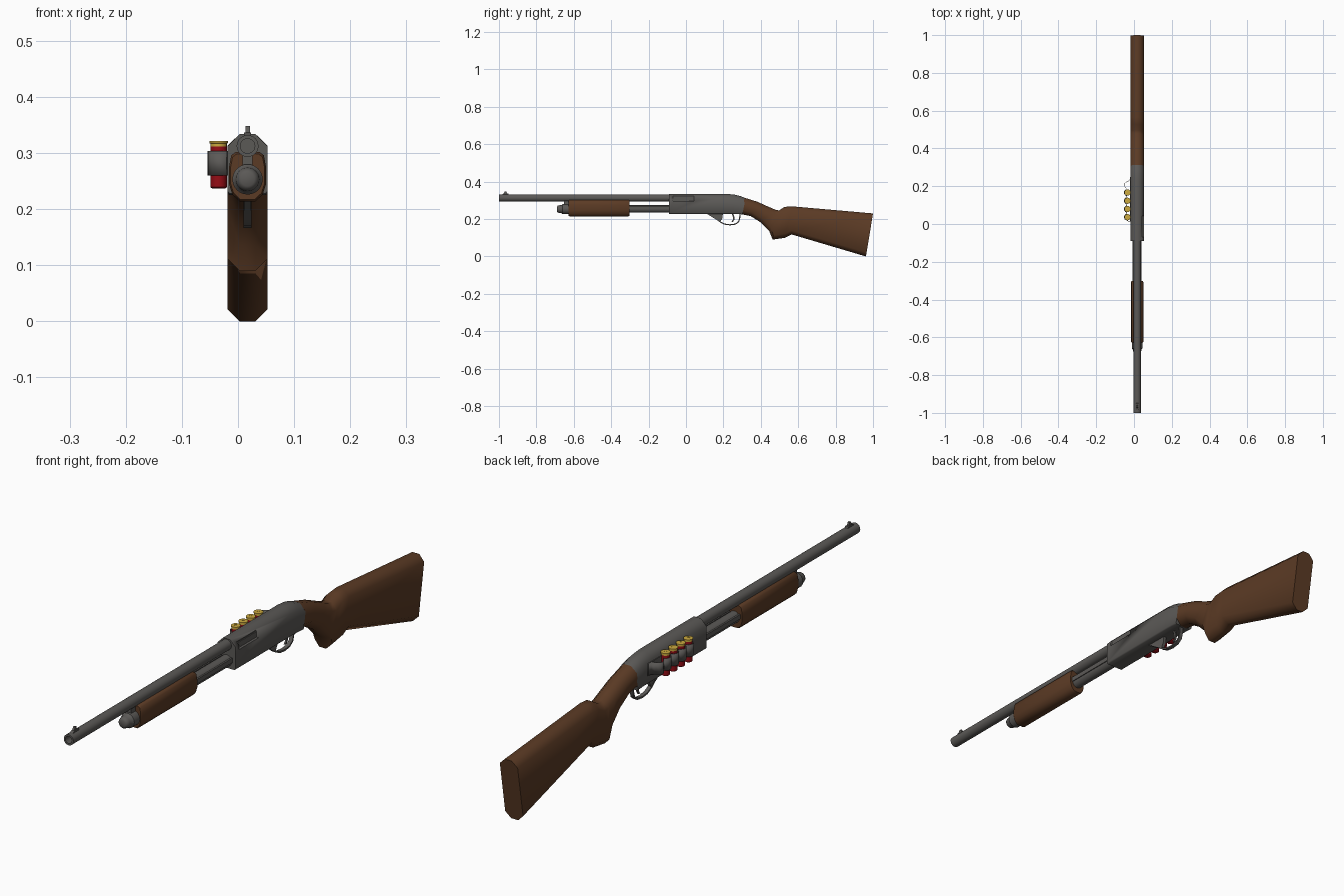
import bpy, bmesh, math
from mathutils import Vector, Matrix

if "Cube" in bpy.data.objects:
    bpy.data.objects.remove(bpy.data.objects["Cube"])

CX = 0.017  # centre line of the gun (the shell carrier hangs off the left side)


def mat(name, rgb):
    m = bpy.data.materials.new(name)
    m.diffuse_color = (*rgb, 1)
    m.use_nodes = True
    m.node_tree.nodes["Principled BSDF"].inputs["Base Color"].default_value = m.diffuse_color
    return m


STEEL = mat("gunmetal grey", (0.105, 0.10, 0.094))
WOOD = mat("walnut brown", (0.105, 0.043, 0.018))
RED = mat("shell red", (0.30, 0.004, 0.008))
BRASS = mat("brass", (0.60, 0.40, 0.05))


def finish(name, bm, material, angle=40):
    bmesh.ops.recalc_face_normals(bm, faces=bm.faces)
    me = bpy.data.meshes.new(name)
    bm.to_mesh(me)
    bm.free()
    me.materials.append(material)
    me.shade_smooth()
    me.set_sharp_from_angle(angle=math.radians(angle))
    ob = bpy.data.objects.new(name, me)
    bpy.context.collection.objects.link(ob)
    return ob


def loft(name, rings, material, angle=40, closed=False):
    bm = bmesh.new()
    vs = [[bm.verts.new(p) for p in r] for r in rings]
    n = len(rings[0])
    pairs = list(zip(vs, vs[1:])) + ([(vs[-1], vs[0])] if closed else [])
    for a, b in pairs:
        for i in range(n):
            j = (i + 1) % n
            bm.faces.new((a[i], a[j], b[j], b[i]))
    if not closed:
        bm.faces.new(vs[0])
        bm.faces.new(vs[-1])
    return finish(name, bm, material, angle)


def box(name, lo, hi, material):
    bm = bmesh.new()
    lo, hi = Vector(lo), Vector(hi)
    bmesh.ops.create_cube(bm, size=1)
    for v in bm.verts:
        v.co = Vector((v.co[i] * (hi[i] - lo[i]) + (lo[i] + hi[i]) / 2 for i in range(3)))
    return finish(name, bm, material)


def turned(name, profile, origin, material, axis="Y", n=24, closed=False):
    """Lathe a list of (radius, distance along axis)."""
    rings = []
    for r, d in profile:
        ring = []
        for k in range(n):
            c, s = r * math.cos(k * math.tau / n), r * math.sin(k * math.tau / n)
            ring.append(Vector(origin) + Vector((c, d, s) if axis == "Y" else (c, s, d)))
        rings.append(ring)
    return loft(name, rings, material, closed=closed)


def section(top, bot, w=0.036, ct=0.022, cb=0.022):
    """Bevelled rectangle standing on the slanted line bot-top; points are (y, z)."""
    t, b = Vector(top), Vector(bot)
    h = (t - b).length
    u = (t - b) / h
    pts = [(w - cb, 0), (w, cb), (w, h - ct), (w - ct, h)]
    pts += [(-x, d) for x, d in reversed(pts)]
    return [(CX + x, b.x + u.x * d, b.y + u.y * d) for x, d in pts]


# Barrel with open muzzle
turned("barrel", [(0.013, -1), (0.0195, -1), (0.0195, -0.05), (0.013, -0.05)],
       (CX, 0, 0.3125), STEEL, closed=True)
turned("bore_plug", [(0.0135, -0.92), (0.0135, -0.91)], (CX, 0, 0.3125), STEEL)

# Front sight: ramp and post
loft("sight_ramp", [[(CX + x, -0.99, 0.327), (CX + x, -0.945, 0.327), (CX + x, -0.95, 0.337),
                     (CX + x, -0.975, 0.337)] for x in (-0.006, 0.006)], STEEL)
loft("sight_post", [[(CX + x, -0.975, 0.335), (CX + x, -0.957, 0.335), (CX + x, -0.96, 0.348),
                     (CX + x, -0.968, 0.348)] for x in (-0.004, 0.004)], STEEL)

# Magazine tube, cap and barrel clamp
turned("magazine_tube", [(0.021, -0.64), (0.021, -0.05)], (CX, 0, 0.255), STEEL)
turned("magazine_cap", [(0.012, -0.69), (0.018, -0.686), (0.021, -0.676), (0.022, -0.665),
                        (0.027, -0.66), (0.027, -0.625)], (CX, 0, 0.253), STEEL)
box("barrel_clamp", (CX - 0.009, -0.652, 0.26), (CX + 0.009, -0.628, 0.305), STEEL)

# Action bars
for side, s in (("left", -1), ("right", 1)):
    x = CX + s * 0.021
    box(side + "_action_bar", (x - 0.003, -0.32, 0.253), (x + 0.003, -0.08, 0.270), STEEL)

# Pump fore-end, rounded at the bottom
half = [(0.021, 0.302), (0.029, 0.296), (0.033, 0.275), (0.033, 0.245), (0.027, 0.226), (0.014, 0.214)]
outline = half + [(-x, z) for x, z in reversed(half)]


def pump_ring(y, f):
    return [(CX + x * f, y, 0.257 + (z - 0.257) * f) for x, z in outline]


loft("pump_fore_end", [pump_ring(-0.628, 0.92), pump_ring(-0.622, 1), pump_ring(-0.31, 1),
                       pump_ring(-0.303, 0.94)], WOOD, 50)

# Receiver with ejection port recess
stations = [((-0.09, 0.334), (-0.09, 0.228)), ((0.225, 0.334), (0.20, 0.228)),
            ((0.262, 0.330), (0.245, 0.228)), ((0.29, 0.323), (0.275, 0.227)),
            ((0.318, 0.312), (0.302, 0.225))]
receiver = loft("receiver", [section(t, b, cb=0.004) for t, b in stations], STEEL, 50)
cutter = box("port_cutter", (CX + 0.026, -0.07, 0.296), (CX + 0.06, 0.043, 0.325), STEEL)
cutter.hide_render = True
cutter.hide_viewport = True
cut = receiver.modifiers.new("port", "BOOLEAN")
cut.operation = "DIFFERENCE"
cut.solver = "EXACT"
cut.object = cutter
box("bolt", (CX + 0.02, -0.069, 0.298), (CX + 0.029, 0.042, 0.318), STEEL)

# Stock with pistol grip
stations = [((0.313, 0.314), (0.30, 0.225)), ((0.38, 0.293), (0.345, 0.216)),
            ((0.447, 0.263), (0.395, 0.185)), ((0.478, 0.250), (0.445, 0.136)),
            ((0.497, 0.246), (0.463, 0.090)), ((0.527, 0.265), (0.530, 0.100)),
            ((0.565, 0.268), (0.564, 0.118)), ((1.0, 0.230), (0.962, 0.0))]
loft("stock", [section(t, b) for t, b in stations], WOOD, 50)

# Trigger guard: a flat strip along a curved path
path = [(0.11, 0.228), (0.15, 0.208), (0.182, 0.182), (0.205, 0.170), (0.235, 0.166),
        (0.265, 0.170), (0.284, 0.184), (0.290, 0.205), (0.292, 0.230)]
rings = []
for i, p in enumerate(path):
    d = (Vector(path[min(i + 1, len(path) - 1)]) - Vector(path[max(i - 1, 0)])).normalized()
    y, z = p[0] - d.y * 0.006, p[1] + d.x * 0.006
    rings.append([(CX - 0.007, *p), (CX + 0.007, *p), (CX + 0.007, y, z), (CX - 0.007, y, z)])
loft("trigger_guard", rings, STEEL)
loft("guard_web", [[(CX + x, 0.11, 0.229), (CX + x, 0.182, 0.184), (CX + x, 0.195, 0.205),
                    (CX + x, 0.197, 0.229)] for x in (-0.006, 0.006)], STEEL)

# Trigger
rings = [[(CX + x, y + dy, z) for x, dy in ((-0.003, 0), (0.003, 0), (0.003, 0.008), (-0.003, 0.008))]
         for y, z in ((0.245, 0.23), (0.252, 0.208), (0.25, 0.195), (0.243, 0.185))]
loft("trigger", rings, STEEL)

# Spare shells: red hull, brass head on top
SX = -0.0345
shells = [0.036 + 0.0435 * i for i in range(4)]
for i, y in enumerate(shells, 1):
    turned(f"shell_hull_{i}", [(0.012, 0.237), (0.0145, 0.239), (0.0145, 0.315)], (SX, y, 0), RED, "Z", 16)
    turned(f"shell_head_{i}", [(0.0148, 0.312), (0.0148, 0.317), (0.0165, 0.3175), (0.0165, 0.321),
                               (0.005, 0.3212), (0.005, 0.3202)], (SX, y, 0), BRASS, "Z", 16)

# Shell carrier: thin band looping round the shells and fixed to the receiver
path = [(-0.020, 0.012)]
for y in shells:
    path += [(SX - 0.018 * math.cos(a), y + 0.018 * math.sin(a))
             for a in (math.radians(-75 + 25 * k) for k in range(7))]
path += [(-0.053, 0.206), (-0.050, 0.216), (-0.036, 0.224), (-0.022, 0.232), (-0.020, 0.25)]
bm = bmesh.new()
cols = [[bm.verts.new((x, y, z)) for z in (0.260, 0.304)] for x, y in path]
for a, b in zip(cols, cols[1:]):
    bm.faces.new((a[0], b[0], b[1], a[1]))
band = finish("shell_carrier_band", bm, STEEL)
solid = band.modifiers.new("thickness", "SOLIDIFY")
solid.thickness = 0.002
solid.offset = 0
box("shell_carrier_plate", (-0.0215, 0.012, 0.260), (-0.018, 0.25, 0.304), STEEL)
